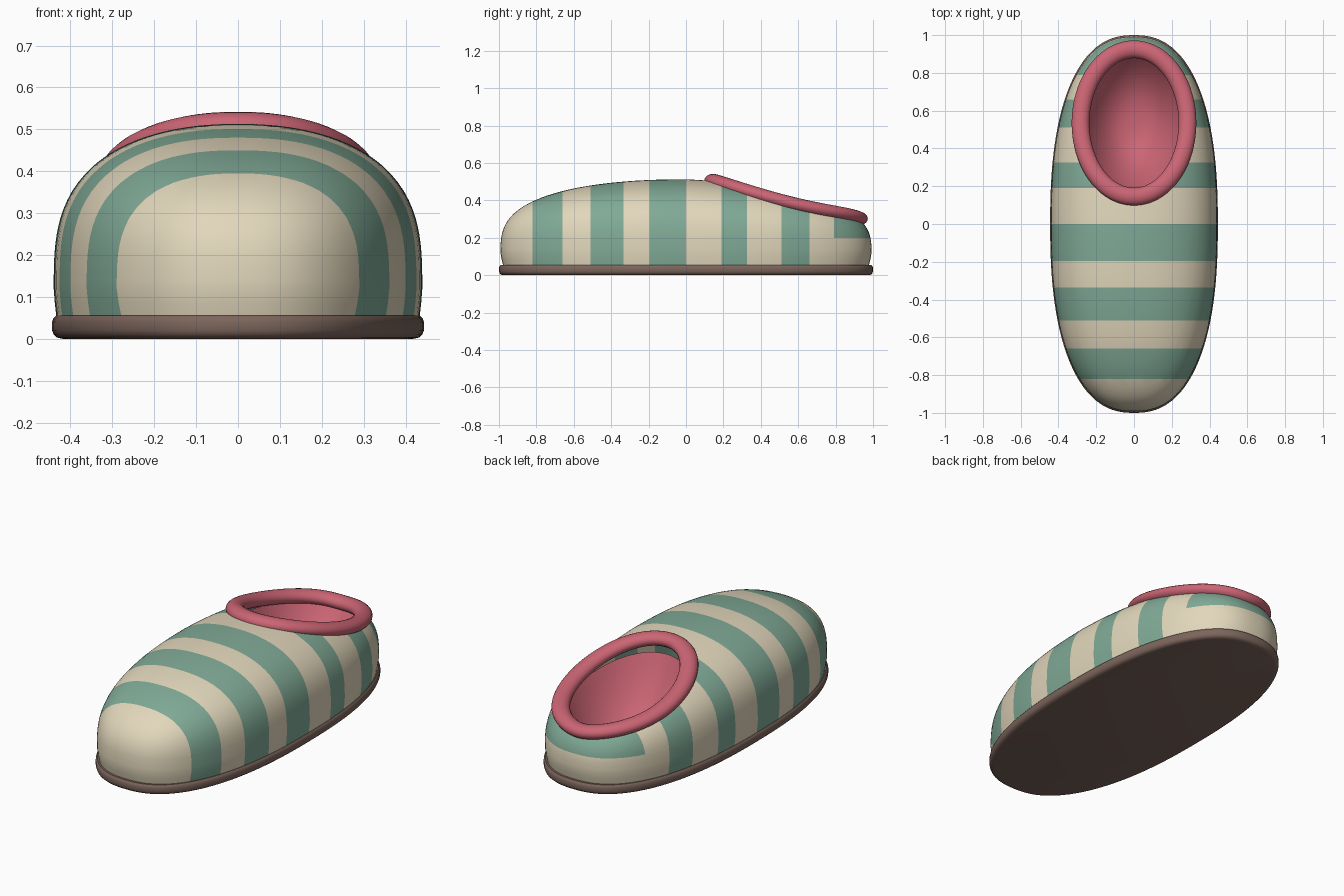
import bpy, bmesh, math
from mathutils import Vector

if "Cube" in bpy.data.objects:
    bpy.data.objects.remove(bpy.data.objects["Cube"])

SEG = 128
HALF_W, HALF_L = 0.44, 0.992          # upper outline
RIM_Y, RIM_A, RIM_B = 0.535, 0.283, 0.39   # opening ellipse
STRIPES = [(-0.82, -0.66), (-0.51, -0.335), (-0.195, 0.0), (0.19, 0.325), (0.51, 0.66)]
HEEL_Y, HEEL_Z = 0.79, 0.2


def material(name, rgb):
    m = bpy.data.materials.new(name)
    m.diffuse_color = (*rgb, 1)
    m.use_nodes = True
    m.node_tree.nodes["Principled BSDF"].inputs["Base Color"].default_value = m.diffuse_color
    return m


cream = material("cream", (0.76, 0.68, 0.50))
green = material("sage green", (0.216, 0.40, 0.305))
pink = material("rose pink", (0.60, 0.13, 0.175))
brown = material("sole brown", (0.20, 0.13, 0.105))


def outline(t, a, b):
    """Point on the rounded-oval footprint."""
    c, s = math.cos(t), math.sin(t)
    p = 2 / 2.4
    return a * math.copysign(abs(c) ** p, c), b * math.copysign(abs(s) ** p, s)


def dome_height(y):
    return 0.393 - 0.05 * max(0, y)


def surface_z(x, y):
    """Height of the upper above a footprint point."""
    r = ((abs(x) / HALF_W) ** 2.4 + (abs(y) / HALF_L) ** 2.4) ** (1 / 2.4)
    return 0.12 + dome_height(y) * max(0, 1 - r ** 2.2) ** (1 / 3)


def angles(n):
    return [2 * math.pi * i / n for i in range(n)]


def loft(rings, cap_start=False, cap_end=False, wrap=False):
    """Skin a list of closed rings."""
    bm = bmesh.new()
    vs = [[bm.verts.new(p) for p in ring] for ring in rings]
    n = len(rings[0])
    for k in range(len(vs) if wrap else len(vs) - 1):
        a, b = vs[k], vs[(k + 1) % len(vs)]
        for i in range(n):
            j = (i + 1) % n
            bm.faces.new((a[i], a[j], b[j], b[i]))
    if cap_start:
        bm.faces.new(vs[0][::-1])
    if cap_end:
        bm.faces.new(vs[-1])
    return bm


def finish(bm, name, mats, angle=40):
    me = bpy.data.meshes.new(name)
    bm.to_mesh(me)
    bm.free()
    for m in mats:
        me.materials.append(m)
    ob = bpy.data.objects.new(name, me)
    bpy.context.collection.objects.link(ob)
    bpy.ops.object.select_all(action='DESELECT')
    ob.select_set(True)
    bpy.context.view_layer.objects.active = ob
    bpy.ops.object.shade_smooth_by_angle(angle=math.radians(angle))
    return ob


# Sole: oval slab with rounded edges
sole_profile = [(0.025, 0), (0.012, 0.003), (0.004, 0.010), (0, 0.020),
                (0, 0.040), (0.003, 0.049), (0.009, 0.055)]
rings = [[(*outline(t, 0.444 - d, 1.0 - d), z) for t in angles(SEG)] for d, z in sole_profile]
finish(loft(rings, True, True), "sole", [brown])

# Upper: low wall, then a dome closing at the crown
rings = []
for k, z in ((0.985, 0.05), (0.994, 0.085)):
    rings.append([(*outline(t, HALF_W * k, HALF_L * k), z) for t in angles(SEG)])
scales = [(1 - (0.75 * i / 14) ** 3) ** (1 / 2.2) for i in range(15)]
heights = [0.75 * i / 14 for i in range(15)]
last = scales[-1]
for i in range(1, 27):
    r = last * (1 - i / 26.5)
    scales.append(r)
    heights.append((1 - r ** 2.2) ** (1 / 3))
for r, h in zip(scales, heights):
    ring = []
    for t in angles(SEG):
        x, y = outline(t, HALF_W * r, HALF_L * r)
        ring.append((x, y, 0.12 + dome_height(y) * h))
    rings.append(ring)
bm = loft(rings, cap_end=True)

# Foot opening, its edge hidden under the padded rim
hole = [f for f in bm.faces
        if (lambda c: (c.x / RIM_A) ** 2 + ((c.y - RIM_Y) / RIM_B) ** 2 < 1)(f.calc_center_median())]
bmesh.ops.delete(bm, geom=hole, context='FACES')

# Stripes cut across the upper, plus the heel patch
cuts = [((0, y, 0), (0, 1, 0)) for s in STRIPES for y in s]
cuts += [((0, HEEL_Y, 0), (0, 1, 0)), ((0, 0, HEEL_Z), (0, 0, 1))]
for co, no in cuts:
    bmesh.ops.bisect_plane(bm, geom=bm.verts[:] + bm.edges[:] + bm.faces[:],
                           plane_co=co, plane_no=no, dist=1e-5)
for f in bm.faces:
    c = f.calc_center_median()
    striped = any(lo < c.y < hi for lo, hi in STRIPES)
    f.material_index = int(striped or (c.y > HEEL_Y and c.z > HEEL_Z))
finish(bm, "upper", [cream, green], 60)


# Padded rim: oval tube that follows the surface of the upper
def rim_point(t):
    x, y = RIM_A * math.cos(t), RIM_Y + RIM_B * math.sin(t)
    return Vector((x, y, surface_z(x, y) + 0.002))


rings = []
for t in angles(96):
    p = rim_point(t)
    tangent = (rim_point(t + 0.01) - rim_point(t - 0.01)).normalized()
    side = tangent.cross(Vector((0, 0, 1))).normalized()
    up = side.cross(tangent)
    rings.append([p + side * 0.047 * math.cos(a) + up * 0.036 * math.sin(a) for a in angles(20)])
bm = loft(rings, wrap=True)
bmesh.ops.recalc_face_normals(bm, faces=bm.faces[:])
finish(bm, "padded_rim", [pink], 80)

# Lining: smooth bowl hanging inside the opening
rings = []
for i in range(16):
    q = 1 - i / 16
    ring = []
    for t in angles(64):
        edge = rim_point(t).z - 0.01 - 0.03 * (1 - math.sin(t))
        ring.append((0.27 * q * math.cos(t), RIM_Y + 0.37 * q * math.sin(t),
                     0.1 + (edge - 0.1) * q ** 2.5))
    rings.append(ring)
finish(loft(rings, cap_end=True), "lining", [pink], 80)
